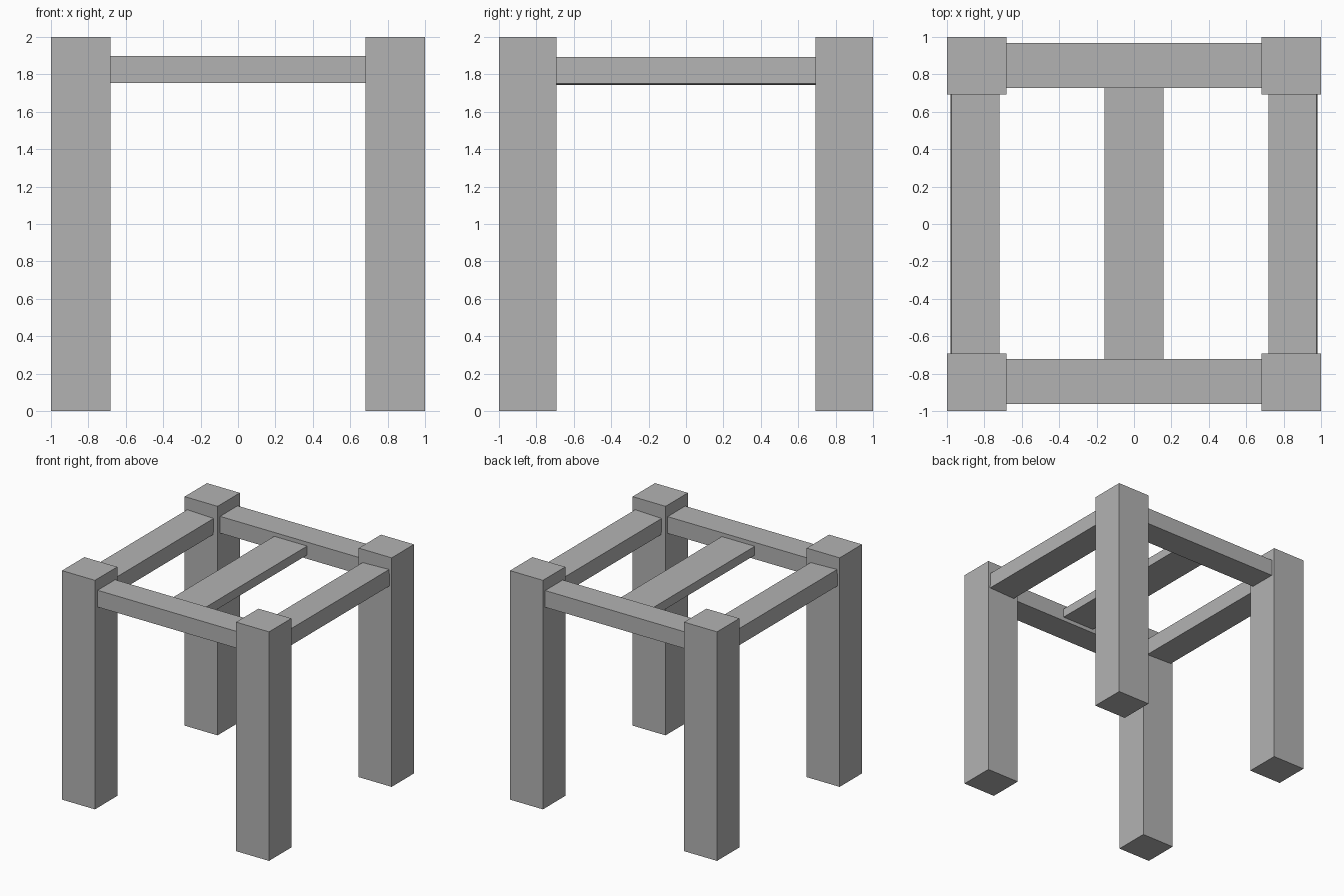
import bpy
import math

cube = bpy.data.objects.get("Cube")
if cube:
    bpy.data.objects.remove(cube, do_unlink=True)

# Single plain grey for the whole frame
GREY = (0.45, 0.45, 0.45, 1.0)
grey = bpy.data.materials.new("plain_grey")
grey.use_nodes = True
grey.diffuse_color = GREY
grey.node_tree.nodes["Principled BSDF"].inputs["Base Color"].default_value = GREY


def beam(name, centre, size, tilt=0.0):
    """Flat-faced box beam, optionally tilted about the y axis."""
    bpy.ops.mesh.primitive_cube_add(size=1, location=centre)
    obj = bpy.context.object
    obj.name = name
    obj.data.name = name
    obj.scale = size
    bpy.ops.object.transform_apply(location=False, rotation=False, scale=True)
    obj.rotation_euler.y = tilt
    obj.data.materials.append(grey)
    return obj


LEG_X, LEG_Y = 0.318, 0.308
SPAN_X, SPAN_Y = 2 - 2 * LEG_X, 2 - 2 * LEG_Y

# Four square legs at the corners
for depth, sy in (("front", -1), ("back", 1)):
    for side, sx in (("right", -1), ("left", 1)):
        beam(f"{depth}_{side}_leg",
             (sx * (1 - LEG_X / 2), sy * (1 - LEG_Y / 2), 1),
             (LEG_X, LEG_Y, 2))

# Front and back rails between the legs
beam("front_rail", (0, -0.842, 1.826), (SPAN_X, 0.242, 0.146))
beam("back_rail", (0, 0.848, 1.826), (SPAN_X, 0.242, 0.146))

# Side rails, leaning slightly inward
for side, sx in (("right", -1), ("left", 1)):
    beam(f"{side}_rail", (sx * 0.85, 0, 1.817), (0.256, SPAN_Y, 0.142),
         tilt=-sx * math.radians(1.8))

# Thin slat across the middle
beam("middle_slat", (0, 0.003, 1.826), (0.318, 1.448, 0.078))
